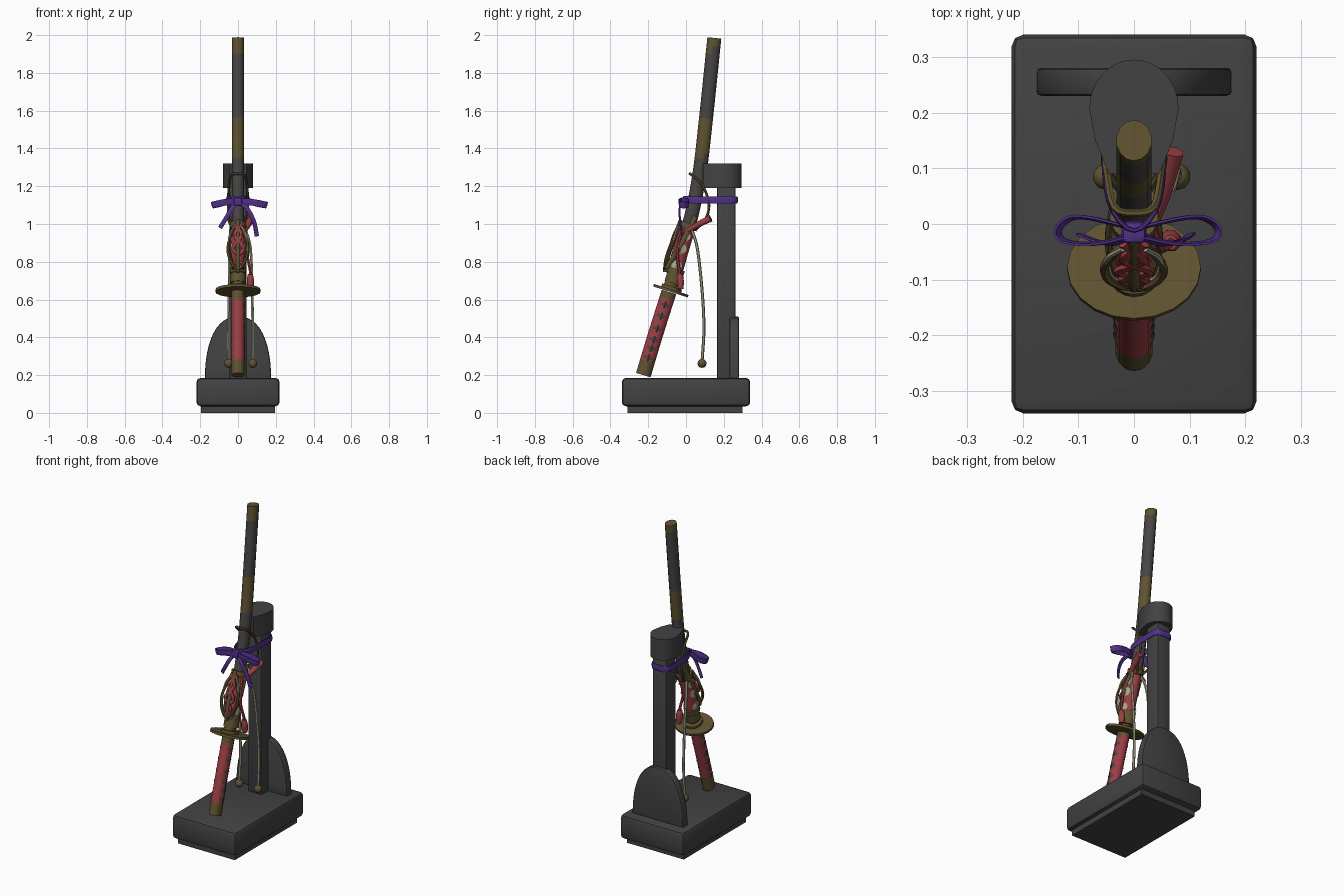
import bpy, bmesh, math
from mathutils import Vector, Matrix

if "Cube" in bpy.data.objects:
    bpy.data.objects.remove(bpy.data.objects["Cube"])

def mat(name, c):
    m = bpy.data.materials.new(name)
    m.diffuse_color = (*c, 1)
    m.use_nodes = True
    m.node_tree.nodes["Principled BSDF"].inputs["Base Color"].default_value = m.diffuse_color
    return m

GREY = mat("stand_grey", (0.055, 0.055, 0.056))
DARK = mat("scabbard_dark", (0.065, 0.06, 0.058))
OLIVE = mat("aged_brass", (0.115, 0.085, 0.03))
RED = mat("wrap_red", (0.33, 0.05, 0.06))
PALE = mat("cord_pale", (0.42, 0.40, 0.28))
PURPLE = mat("ribbon_purple", (0.085, 0.03, 0.26))

def finish(name, bm, mats, angle=35):
    bmesh.ops.recalc_face_normals(bm, faces=bm.faces)
    me = bpy.data.meshes.new(name)
    bm.to_mesh(me)
    bm.free()
    ob = bpy.data.objects.new(name, me)
    bpy.context.collection.objects.link(ob)
    for m in mats:
        me.materials.append(m)
    bpy.ops.object.select_all(action='DESELECT')
    bpy.context.view_layer.objects.active = ob
    ob.select_set(True)
    bpy.ops.object.shade_smooth_by_angle(angle=math.radians(angle))
    return ob

def box(name, lo, hi, m, bevel=0.0):
    bm = bmesh.new()
    bmesh.ops.create_cube(bm, size=1)
    for v in bm.verts:
        v.co = Vector([lo[i] + (v.co[i] + 0.5) * (hi[i] - lo[i]) for i in range(3)])
    if bevel:
        bmesh.ops.bevel(bm, geom=bm.edges[:], offset=bevel, segments=2, affect='EDGES', profile=0.5)
    return finish(name, bm, [m])

def prism(name, pts, offset, m, bevel=0.0):
    bm = bmesh.new()
    f = bm.faces.new([bm.verts.new(p) for p in pts])
    r = bmesh.ops.extrude_face_region(bm, geom=[f])
    bmesh.ops.translate(bm, vec=offset, verts=[g for g in r['geom'] if isinstance(g, bmesh.types.BMVert)])
    if bevel:
        rim = [e for e in bm.edges if any(len(g.verts) > 4 for g in e.link_faces)]
        bmesh.ops.bevel(bm, geom=rim, offset=bevel, segments=2, affect='EDGES', profile=0.5)
    return finish(name, bm, [m])

def spline(pts, steps, closed=False):
    """Catmull-Rom samples through the points."""
    P = [Vector(p) for p in pts]
    n = len(P)
    out = []
    for i in range(n if closed else n - 1):
        g = (lambda k: P[k % n]) if closed else (lambda k: P[k] if 0 <= k < n else
             (2 * P[0] - P[1] if k < 0 else 2 * P[-1] - P[-2]))
        a, b, c, d = g(i - 1), g(i), g(i + 1), g(i + 2)
        for s in range(steps):
            t = s / steps
            out.append(0.5 * (2 * b + (c - a) * t + (2 * a - 5 * b + 4 * c - d) * t * t
                              + (3 * b - a - 3 * c + d) * t ** 3))
    if not closed:
        out.append(P[-1])
    return out

def sweep(name, pts, ra, rb, mats, sides=8, steps=5, closed=False, n0=(1, 0, 0), rule=None, taper=None):
    """Sweep an ellipse (ra along n0, rb across it) along a smooth path."""
    path = spline(pts, steps, closed)
    N = len(path)
    bm = bmesh.new()
    n = Vector(n0)
    rings = []
    for i, p in enumerate(path):
        t = (path[(i + 1) % N] - path[i - 1]) if closed else (path[min(i + 1, N - 1)] - path[max(i - 1, 0)])
        t.normalize()
        n = n - n.dot(t) * t
        n = n.normalized() if n.length > 1e-4 else t.orthogonal().normalized()
        b = t.cross(n)
        k = taper(i / (N - 1)) if taper else 1
        rings.append([bm.verts.new(p + k * (ra * math.cos(a) * n + rb * math.sin(a) * b))
                      for a in [2 * math.pi * (j + 0.5) / sides for j in range(sides)]])
    for i in range(N if closed else N - 1):
        A, B = rings[i], rings[(i + 1) % N]
        for j in range(sides):
            f = bm.faces.new((A[j], A[(j + 1) % sides], B[(j + 1) % sides], B[j]))
            if rule:
                f.material_index = rule(f.calc_center_median())
    if not closed:
        for r in (rings[0], rings[-1]):
            f = bm.faces.new(r)
            if rule:
                f.material_index = rule(f.calc_center_median())
    return finish(name, bm, mats if isinstance(mats, list) else [mats], 50)

def ball(name, c, r, m):
    bm = bmesh.new()
    bmesh.ops.create_uvsphere(bm, u_segments=10, v_segments=6, radius=r, matrix=Matrix.Translation(c))
    return finish(name, bm, [m])

# Stand: plinth, foot, post, arched back plate, teardrop head
box("plinth", (-0.22, -0.34, 0.035), (0.22, 0.34, 0.185), GREY, 0.022)
box("foot", (-0.195, -0.31, 0), (0.195, 0.30, 0.04), GREY)
box("post", (-0.045, 0.165, 0.18), (0.045, 0.262, 1.2), GREY, 0.006)
arch = [(0.175 * math.copysign(abs(math.cos(a)) ** 0.85, math.cos(a)), 0.23, 0.18 + 0.33 * math.sin(a) ** 0.9)
        for a in [math.pi * i / 24 for i in range(25)]]
prism("back_plate", arch, (0, 0.05, 0), GREY, 0.008)
head = [(0.08 * math.cos(a), 0.208 + 0.087 * math.sin(a), 1.19) for a in [math.pi * i / 16 for i in range(17)]]
head += [(-0.07, 0.15, 1.19), (-0.045, 0.09, 1.19), (0.045, 0.09, 1.19), (0.07, 0.15, 1.19)]
prism("post_head", head, (0, 0, 0.13), GREY)

# Sword: grip, guard, scabbard
GRIP = [(0, -0.226, 0.2), (0, -0.16, 0.42), (0, -0.09, 0.64)]
SHEATH = [(0, -0.085, 0.655), (0, -0.025, 0.87), (0, 0.03, 1.05), (0, 0.072, 1.27), (0, 0.106, 1.56), (0, 0.15, 1.985)]
sweep("grip", GRIP, 0.034, 0.040, [RED, OLIVE], 14, 12,
      rule=lambda c: 1 if c.z < 0.275 or c.z > 0.605 else 0)
sweep("scabbard", SHEATH, 0.032, 0.037, [DARK, OLIVE], 14, 10,
      rule=lambda c: 1 if c.z > 1.92 or 1.36 < c.z < 1.56 or c.z < 0.73 else 0)
sweep("scabbard_wrap", [(0, -0.062, 0.74), (0, -0.025, 0.87), (0, 0.005, 0.97)], 0.037, 0.042, RED, 14, 6)

axis = Vector((0, 0.30, 0.954)).normalized()
def disc(name, c, rx, ry, h, m, sides=20):
    bm = bmesh.new()
    M = Matrix.Translation(c) @ Vector((0, 0, 1)).rotation_difference(axis).to_matrix().to_4x4()
    bmesh.ops.create_cone(bm, cap_ends=True, segments=sides, radius1=1, radius2=1, depth=h,
                          matrix=M @ Matrix.Diagonal((rx, ry, 1, 1)))
    return finish(name, bm, [m])
disc("guard", (0, -0.08, 0.647), 0.12, 0.096, 0.014, OLIVE)
disc("guard_washer", (0, -0.078, 0.655), 0.05, 0.055, 0.03, OLIVE)
disc("scabbard_collar", (0, -0.062, 0.71), 0.042, 0.046, 0.05, OLIVE)

# Diamond inlays showing between the wraps
def diamonds(name, path, rx, w, h, m, count):
    pts = spline(path, 20)
    bm = bmesh.new()
    for i in range(count):
        k = int((i + 0.5) / count * (len(pts) - 1))
        p, t = pts[k], (pts[k + 1] - pts[k - 1]).normalized()
        b = Vector((0, t.z, -t.y))
        for s in (-1, 1):
            rim = [p + d + Vector((s * (rx - 0.006 * (j % 2)), 0, 0)) for j, d in
                   enumerate((t * h, (t * h + b * w) * 0.62, b * w, (b * w - t * h) * 0.62,
                              -t * h, (-t * h - b * w) * 0.62, -b * w, (t * h - b * w) * 0.62))]
            v = [bm.verts.new((s * (rx if abs((q - p).dot(b)) < 0.6 * w else rx * 0.8), q.y, q.z)) for q in rim]
            c = bm.verts.new((s * (rx + 0.002), p.y, p.z))
            for j in range(8):
                bm.faces.new((v[j], v[(j + 1) % 8], c))
    return finish(name, bm, [m])
diamonds("grip_inlays", [(0, -0.205, 0.27), (0, -0.16, 0.42), (0, -0.1, 0.61)], 0.036, 0.026, 0.021, DARK, 6)
diamonds("wrap_inlays", [(0, -0.062, 0.74), (0, -0.025, 0.87), (0, 0.005, 0.97)], 0.040, 0.034, 0.03, PALE, 3)

# Purple ribbon: band round sword and post, bow and tails
sweep("ribbon_band", [(0, -0.012, 1.13), (0.045, 0.04, 1.128), (0.055, 0.16, 1.128), (0.052, 0.255, 1.128),
                      (0, 0.27, 1.128), (-0.052, 0.255, 1.128), (-0.055, 0.16, 1.128), (-0.045, 0.04, 1.128)],
      0.02, 0.005, PURPLE, 8, 4, True, (0, 0, 1))
for s, r, n in ((-1, 0.135, "left"), (1, 0.15, "right")):
    sweep("bow_loop_" + n, [(0, -0.015, 1.12), (s * r * 0.5, -0.035, 1.115), (s * r * 0.93, -0.03, 1.103),
                            (s * r, -0.008, 1.1), (s * r * 0.8, 0.012, 1.105), (s * r * 0.4, 0.005, 1.118)],
          0.02, 0.004, PURPLE, 6, 5, True, (0, 0, 1))
sweep("bow_tail_right", [(0.01, -0.02, 1.12), (0.05, -0.035, 1.08), (0.085, -0.03, 1.01), (0.1, -0.02, 0.935)], 0.013, 0.004, PURPLE, 6)
sweep("bow_tail_left", [(-0.01, -0.02, 1.12), (-0.04, -0.035, 1.07), (-0.07, -0.03, 1.02), (-0.095, -0.02, 0.98)], 0.013, 0.004, PURPLE, 6)
box("bow_knot", (-0.022, -0.035, 1.095), (0.022, 0.005, 1.14), PURPLE, 0.01)

# Brass-coloured cord slung over the scabbard, with loops and hangers below
sweep("sling_cord", [(-0.02, 0.05, 0.97), (-0.05, 0.1, 1.02), (-0.052, 0.122, 1.1), (-0.048, 0.09, 1.2), (-0.035, 0.03, 1.26),
                     (0, 0.02, 1.265), (0.035, 0.03, 1.26), (0.048, 0.09, 1.2), (0.052, 0.122, 1.1), (0.05, 0.1, 1.02), (0.02, 0.05, 0.97)],
      0.007, 0.007, OLIVE, 6, 4)
for s, n in ((-1, "left"), (1, "right")):
    sweep("hanger_strap_" + n, [(s * 0.03, 0.05, 1.04), (s * 0.042, 0.005, 0.95), (s * 0.045, -0.045, 0.86), (s * 0.025, -0.105, 0.765)],
          0.007, 0.013, OLIVE, 6)
    sweep("pale_lacing_" + n, [(s * 0.02, -0.045, 0.99), (s * 0.045, -0.06, 0.94), (s * 0.05, -0.08, 0.87), (s * 0.035, -0.1, 0.8), (0, -0.105, 0.76)],
          0.005, 0.005, PALE, 6)
sweep("hanger_loop", [(0, -0.115, 0.76), (0.045, -0.1, 0.82), (0.05, -0.07, 0.9), (0, -0.03, 1.0), (-0.05, -0.07, 0.9), (-0.045, -0.1, 0.82)],
      0.008, 0.008, OLIVE, 6, 4, True)
for z, y, n in ((0.99, 0.012, "upper"), (0.75, -0.058, "lower")):
    disc("hanger_band_" + n, (0, y, z), 0.044, 0.049, 0.03, OLIVE, 14)
sweep("front_hanger", [(0, -0.11, 0.745), (0, -0.1, 0.82), (0, -0.068, 0.91), (0, -0.025, 1.02)], 0.012, 0.014, OLIVE, 8)

# Hanging pale cords with beads
for x, n in ((-0.05, "left"), (0.078, "right")):
    sweep("hanging_cord_" + n, [(x * 0.5, 0.03, 0.97), (x * 0.85, 0.06, 0.87), (x * 0.95, 0.085, 0.65), (x, 0.095, 0.45), (x, 0.085, 0.27)],
          0.008, 0.008, PALE, 6)
    ball("bead_" + n, (x, 0.085, 0.262), 0.024, OLIVE)

# Red cord: front crossings, rear knot and tassel
for s, n in ((-1, "left"), (1, "right")):
    sweep("red_crossing_" + n, [(s * 0.02, -0.035, 1.0), (-s * 0.018, -0.065, 0.94), (s * 0.028, -0.085, 0.87), (-s * 0.02, -0.1, 0.81), (s * 0.02, -0.11, 0.77)],
          0.01, 0.008, RED, 6)
sweep("red_rear_tassel", [(0.025, -0.015, 0.95), (0.05, 0.05, 0.99), (0.07, 0.13, 1.03)], 0.018, 0.018, RED, 8, 4, taper=lambda t: 0.6 + 0.5 * t)
sweep("red_cord", [(0.03, 0.0, 0.98), (0.045, -0.035, 0.92), (0.05, -0.045, 0.83), (0.065, -0.035, 0.75), (0.066, -0.03, 0.71)], 0.008, 0.008, RED, 6)
sweep("red_side_tassel", [(0.065, -0.033, 0.735), (0.066, -0.03, 0.70), (0.067, -0.028, 0.655)], 0.02, 0.02, RED, 8, 4, taper=lambda t: 0.7 + 0.3 * math.sin(3 * t))
